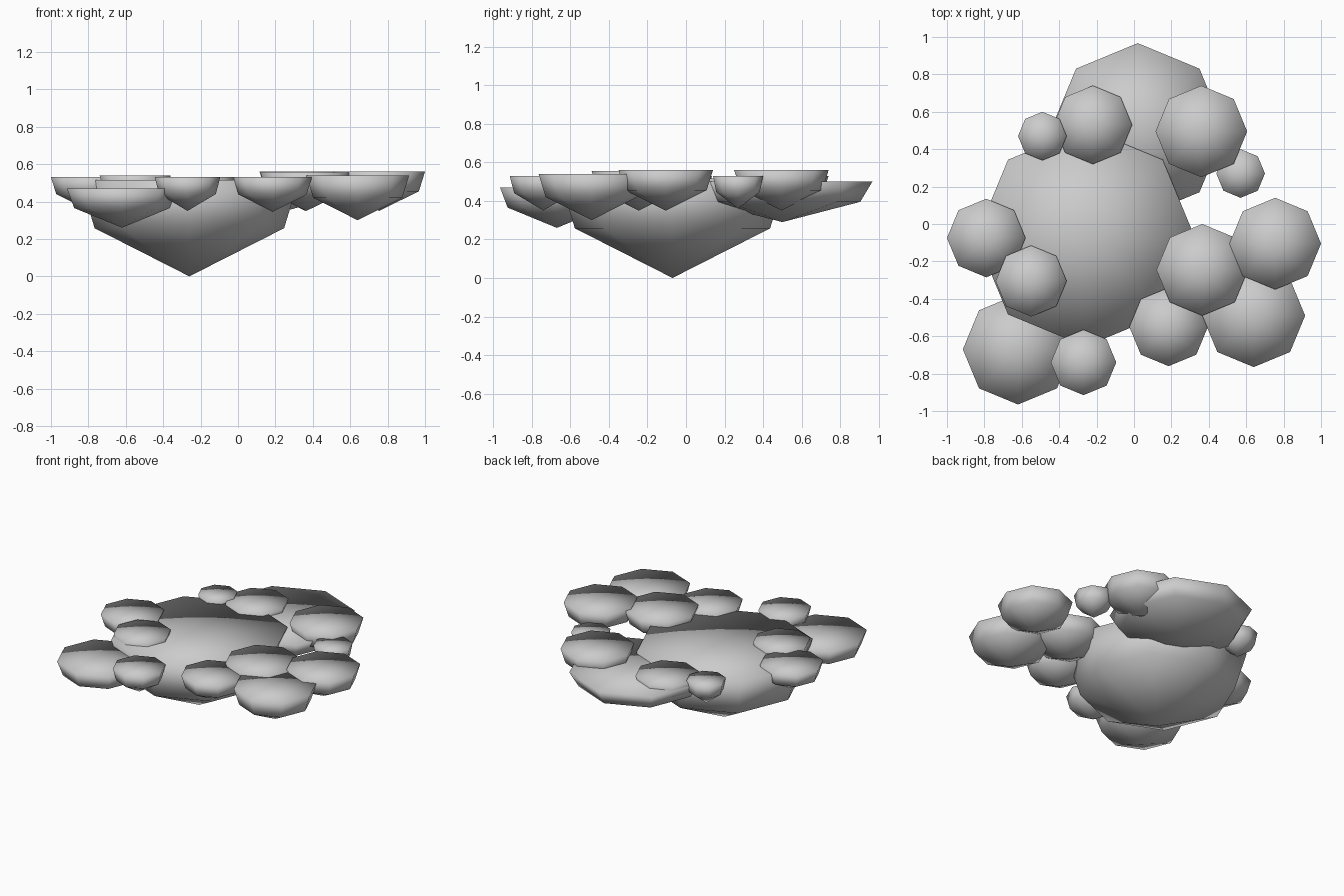
import bpy, bmesh
from math import tau
from mathutils import Vector

cube = bpy.data.objects.get("Cube")
if cube:
    bpy.data.objects.remove(cube)

SIDES = 8

# One plain grey for everything
grey = bpy.data.materials.new("plain_grey")
grey.use_nodes = True
grey.diffuse_color = (0.6, 0.6, 0.6, 1)
grey.node_tree.nodes["Principled BSDF"].inputs["Base Color"].default_value = (0.6, 0.6, 0.6, 1)


def half_dome(name, x, y, radius, top, tip):
    """Flat-topped half sphere that points down, turned from a four-point profile."""
    depth = top - tip
    profile = [(0, -depth), (0.866 * radius, -depth / 2), (radius, 0), (0, 0)]
    bm = bmesh.new()
    verts = [bm.verts.new((r, 0, z)) for r, z in profile]
    edges = [bm.edges.new(pair) for pair in zip(verts, verts[1:])]
    bmesh.ops.spin(bm, geom=verts + edges, cent=(0, 0, 0), axis=(0, 0, 1),
                   angle=tau, steps=SIDES)
    bmesh.ops.remove_doubles(bm, verts=bm.verts, dist=0.0005)
    bmesh.ops.recalc_face_normals(bm, faces=bm.faces)
    for face in bm.faces:
        face.smooth = True
    mesh = bpy.data.meshes.new(name)
    bm.to_mesh(mesh)
    bm.free()
    mesh.materials.append(grey)
    obj = bpy.data.objects.new(name, mesh)
    obj.location = Vector((x, y, top))
    bpy.context.collection.objects.link(obj)


# Large bodies: x, y, radius, top height, tip height
half_dome("main_island", -0.26, -0.07, 0.585, 0.515, 0)
half_dome("back_island", 0.02, 0.50, 0.467, 0.50, 0.29)
half_dome("front_right_island", -0.62, -0.67, 0.295, 0.47, 0.26)
half_dome("front_left_island", 0.64, -0.49, 0.275, 0.54, 0.30)

# Medium islets around the main body
half_dome("left_outer_islet", 0.755, -0.105, 0.245, 0.56, 0.35)
half_dome("left_inner_islet", 0.365, -0.245, 0.245, 0.555, 0.35)
half_dome("back_left_islet", 0.36, 0.495, 0.245, 0.56, 0.35)
half_dome("front_islet", 0.185, -0.55, 0.21, 0.53, 0.345)
half_dome("right_islet", -0.79, -0.075, 0.21, 0.53, 0.35)
half_dome("back_right_islet", -0.22, 0.53, 0.21, 0.53, 0.35)

# Small islets
half_dome("right_small_islet", -0.55, -0.305, 0.19, 0.54, 0.36)
half_dome("front_small_islet", -0.27, -0.74, 0.175, 0.53, 0.35)
half_dome("back_left_small_islet", 0.57, 0.27, 0.13, 0.53, 0.36)
half_dome("back_right_small_islet", -0.49, 0.47, 0.13, 0.54, 0.37)
